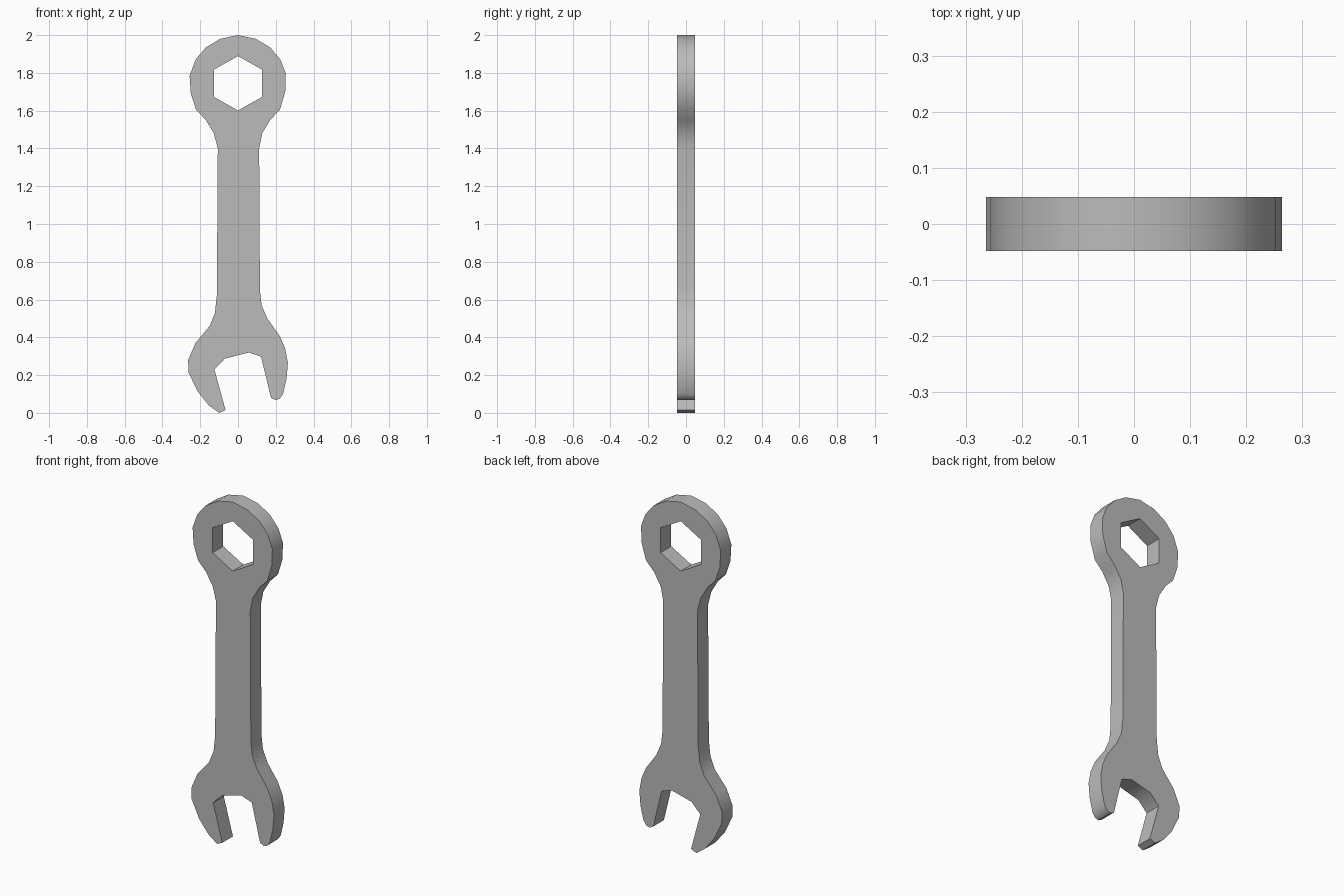
import bpy, bmesh, math

if "Cube" in bpy.data.objects:
    bpy.data.objects.remove(bpy.data.objects["Cube"])

HALF = 0.0485  # half thickness

steel = bpy.data.materials.new("steel grey")
steel.diffuse_color = (0.5, 0.5, 0.5, 1)
steel.use_nodes = True
steel.node_tree.nodes["Principled BSDF"].inputs["Base Color"].default_value = steel.diffuse_color

# Outline (x, z), clockwise from the top of the ring
outline = [
    # ring, right side
    (0.0, 2.0), (0.095, 1.98), (0.17, 1.935), (0.225, 1.87), (0.253, 1.795),
    (0.25, 1.70), (0.222, 1.605),
    # right edge of the handle
    (0.17, 1.55), (0.128, 1.48), (0.112, 1.40), (0.116, 0.65), (0.125, 0.57),
    (0.155, 0.50),
    # right jaw
    (0.222, 0.405), (0.25, 0.34), (0.264, 0.265), (0.257, 0.18), (0.238, 0.10),
    (0.22, 0.075), (0.20, 0.067), (0.175, 0.08),
    # mouth
    (0.122, 0.297), (0.058, 0.32), (-0.07, 0.287), (-0.125, 0.23), (-0.066, 0.015),
    # left jaw
    (-0.10, 0.0), (-0.155, 0.04), (-0.215, 0.115), (-0.262, 0.215), (-0.264, 0.28),
    (-0.225, 0.37), (-0.15, 0.46),
    # left edge of the handle
    (-0.122, 0.53), (-0.112, 0.62), (-0.107, 1.40), (-0.128, 1.48), (-0.17, 1.55),
    # ring, left side
    (-0.222, 1.605), (-0.25, 1.69), (-0.256, 1.785), (-0.225, 1.87), (-0.17, 1.935),
    (-0.095, 1.98),
]
# Hexagonal socket
hexagon = [(0.148 * math.sin(k * math.pi / 3), 1.745 + 0.144 * math.cos(k * math.pi / 3))
           for k in range(6)]

bm = bmesh.new()


def loop(points):
    vs = [bm.verts.new((x, -HALF, z)) for x, z in points]
    return [bm.edges.new((vs[i], vs[(i + 1) % len(vs)])) for i in range(len(vs))]


# Flat face with a hole, then thickness
edges = loop(outline) + loop(hexagon)
bmesh.ops.triangle_fill(bm, edges=edges, use_beauty=True, use_dissolve=False)
ext = bmesh.ops.extrude_face_region(bm, geom=bm.faces[:], use_keep_orig=True)
for v in ext["geom"]:
    if isinstance(v, bmesh.types.BMVert):
        v.co.y = HALF
bmesh.ops.recalc_face_normals(bm, faces=bm.faces[:])

mesh = bpy.data.meshes.new("wrench")
bm.to_mesh(mesh)
bm.free()
mesh.materials.append(steel)
wrench = bpy.data.objects.new("wrench", mesh)
bpy.context.collection.objects.link(wrench)

# Soft outer edge, crisp rim and socket
bpy.context.view_layer.objects.active = wrench
wrench.select_set(True)
bpy.ops.object.shade_smooth_by_angle(angle=math.radians(35))
